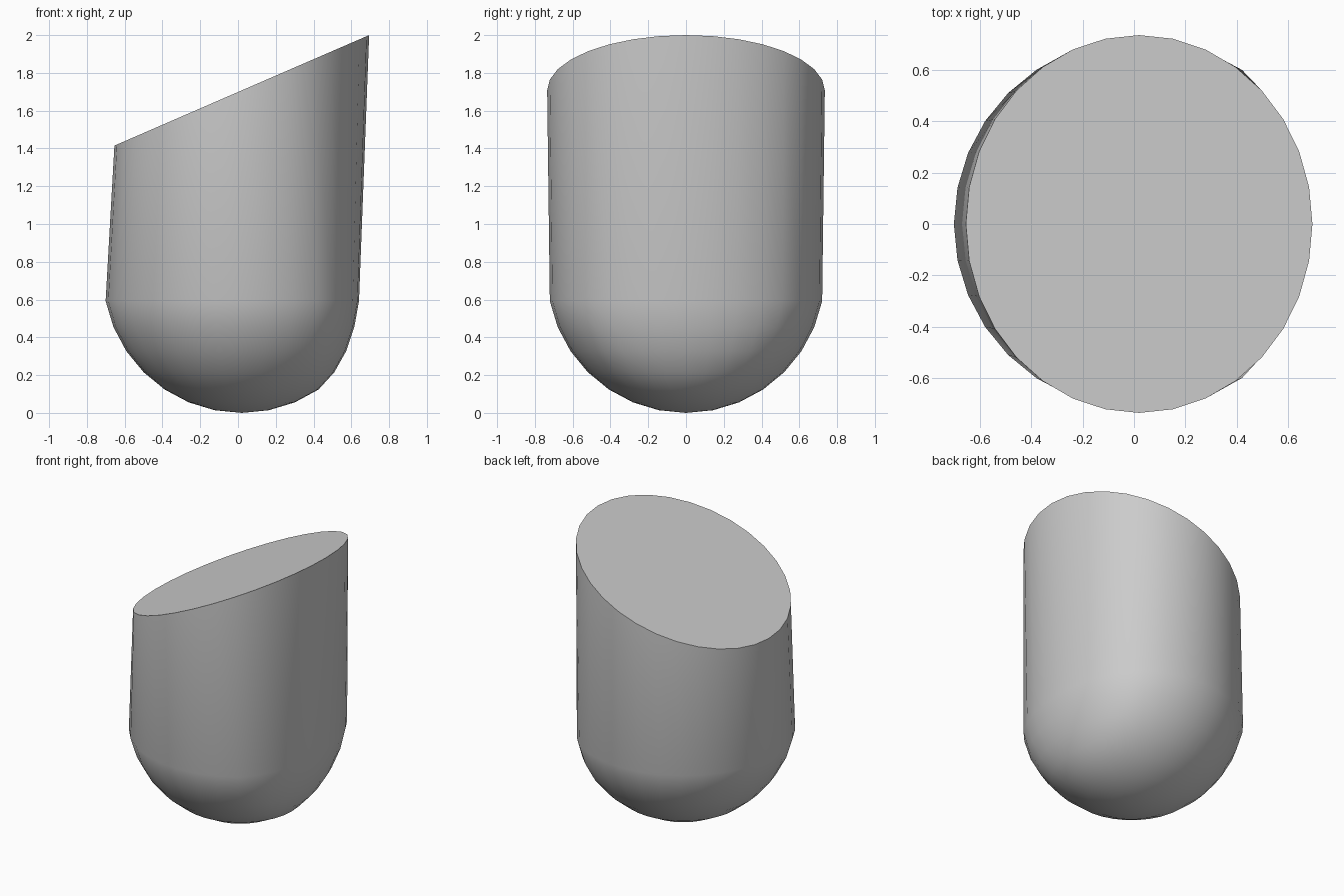
import bpy, bmesh, math

if "Cube" in bpy.data.objects:
    bpy.data.objects.remove(bpy.data.objects["Cube"])

SIDES, RADIUS, CX = 32, 0.735, 0.02
TILT = math.asin(0.2925 / RADIUS)


def squash(x):
    # gentle flattening of the +x side of the bowl
    t = max(0.0, x - 0.42)
    return x - 0.21 * t - 0.32 * t * t


bm = bmesh.new()
step = 2 * math.pi / SIDES

# Tilted circular rim
rings = [[bm.verts.new((CX + RADIUS * math.cos(TILT) * math.cos(i * step),
                        RADIUS * math.sin(i * step),
                        1.7075 + RADIUS * math.sin(TILT) * math.cos(i * step)))
          for i in range(SIDES)]]

# Rounded bottom rings
for k in range(1, 8):
    a = k * step
    r, z = RADIUS * math.cos(a), RADIUS * (1 - math.sin(a))
    rings.append([bm.verts.new((squash(CX + r * math.cos(i * step)),
                                r * math.sin(i * step), z))
                  for i in range(SIDES)])
pole = bm.verts.new((CX, 0, 0))

# Flat slanted cap, walls and bottom fan
bm.faces.new(rings[0])
for upper, lower in zip(rings, rings[1:]):
    for i in range(SIDES):
        j = (i + 1) % SIDES
        bm.faces.new((upper[i], lower[i], lower[j], upper[j]))
for i in range(SIDES):
    bm.faces.new((rings[-1][i], pole, rings[-1][(i + 1) % SIDES]))
bmesh.ops.recalc_face_normals(bm, faces=bm.faces)

mesh = bpy.data.meshes.new("slanted_capsule")
bm.to_mesh(mesh)
bm.free()
body = bpy.data.objects.new("slanted_capsule", mesh)
bpy.context.collection.objects.link(body)
bpy.context.view_layer.objects.active = body
body.select_set(True)
bpy.ops.object.shade_smooth_by_angle(angle=math.radians(30))
